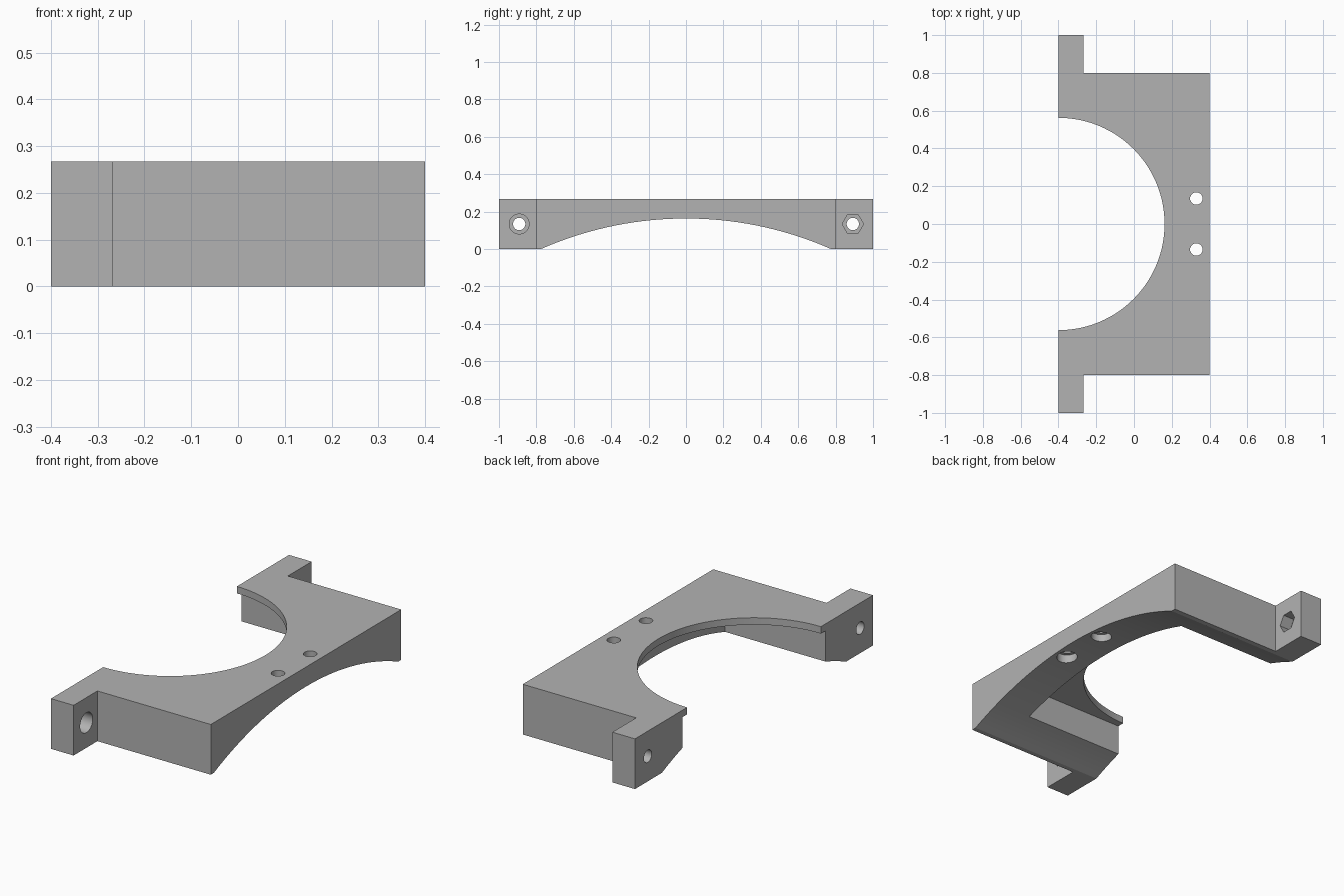
import bpy, bmesh, math
from mathutils import Matrix, Vector

cube = bpy.data.objects.get("Cube")
if cube:
    bpy.data.objects.remove(cube, do_unlink=True)

# Overall sizes
HEIGHT = 0.267
BACK = -0.4
EAR_X = -0.267
BOLT_R = 0.033

grey = bpy.data.materials.new("plain grey")
grey.use_nodes = True
colour = (0.45, 0.45, 0.45, 1)
grey.diffuse_color = colour
grey.node_tree.nodes["Principled BSDF"].inputs["Base Color"].default_value = colour


def make_object(name, bm):
    mesh = bpy.data.meshes.new(name)
    bm.to_mesh(mesh)
    bm.free()
    mesh.materials.append(grey)
    obj = bpy.data.objects.new(name, mesh)
    bpy.context.collection.objects.link(obj)
    return obj


def cylinder(name, start, axis, length, radius, sides=48):
    """Cylinder from start along the X or Z axis; hexagons point along Y."""
    bm = bmesh.new()
    bmesh.ops.create_cone(bm, cap_ends=True, segments=sides,
                          radius1=radius, radius2=radius, depth=length)
    turn = Matrix.Rotation(math.pi / 2, 4, 'Y') if axis == 'X' else Matrix()
    step = Vector((length / 2, 0, 0)) if axis == 'X' else Vector((0, 0, length / 2))
    bm.transform(Matrix.Translation(Vector(start) + step) @ turn)
    return make_object(name, bm)


def box(name, low, high):
    low, high = Vector(low), Vector(high)
    bm = bmesh.new()
    bmesh.ops.create_cube(bm, size=1)
    bm.transform(Matrix.Translation((low + high) / 2)
                 @ Matrix.Diagonal((high - low).to_4d()))
    return make_object(name, bm)


# Plate with two ears, extruded from its half outline mirrored in Y
half = [(0.4, 0.8), (EAR_X, 0.8), (EAR_X, 1.0), (BACK, 1.0)]
outline = half + [(x, -y) for x, y in reversed(half)]
bm = bmesh.new()
base = bm.faces.new([bm.verts.new((x, y, 0)) for x, y in outline])
top = bmesh.ops.extrude_face_region(bm, geom=[base])["geom"]
bmesh.ops.translate(bm, vec=(0, 0, HEIGHT),
                    verts=[v for v in top if isinstance(v, bmesh.types.BMVert)])
bmesh.ops.recalc_face_normals(bm, faces=bm.faces)
bracket = make_object("clamp_bracket", bm)

# Arched underside, rectangular pocket below the lip, and round opening
ARCH_R, ARCH_TOP = 1.92, 0.163
cutters = [
    cylinder("arch_cutter", (-1, 0, ARCH_TOP - ARCH_R), 'X', 2, ARCH_R, 256),
    box("pocket_cutter", (-0.6, -0.6, -0.2), (0.19, 0.6, 0.23)),
    cylinder("opening_cutter", (BACK, 0, -0.1), 'Z', 0.6, 0.562, 128),
]

# Bolt holes, counterbored from below
for y in (-0.135, 0.135):
    cutters.append(cylinder("bolt_hole_cutter", (0.33, y, -0.1), 'Z', 0.6, BOLT_R))
    cutters.append(cylinder("counterbore_cutter", (0.33, y, -0.1), 'Z', 0.3, 0.052))

# Ear holes: round seat at the front, hexagonal nut seat at the back
for y, radius, sides in ((-0.892, 0.053, 48), (0.892, 0.057, 6)):
    cutters.append(cylinder("ear_hole_cutter", (-0.6, y, HEIGHT / 2), 'X', 0.5, BOLT_R))
    cutters.append(cylinder("ear_seat_cutter", (-0.333, y, HEIGHT / 2), 'X', 0.2,
                            radius, sides))

for cutter in cutters:
    mod = bracket.modifiers.new(cutter.name, 'BOOLEAN')
    mod.operation = 'DIFFERENCE'
    mod.solver = 'EXACT'
    mod.object = cutter
    cutter.hide_render = True

# Bake the cuts, then drop the cutters
bpy.context.view_layer.update()
graph = bpy.context.evaluated_depsgraph_get()
result = bpy.data.meshes.new_from_object(bracket.evaluated_get(graph))
bracket.modifiers.clear()
bracket.data = result
for cutter in cutters:
    bpy.data.objects.remove(cutter, do_unlink=True)

# Smooth curved walls, keep corners crisp
bpy.ops.object.select_all(action='DESELECT')
bracket.select_set(True)
bpy.context.view_layer.objects.active = bracket
bpy.ops.object.shade_smooth_by_angle(angle=math.radians(20))
